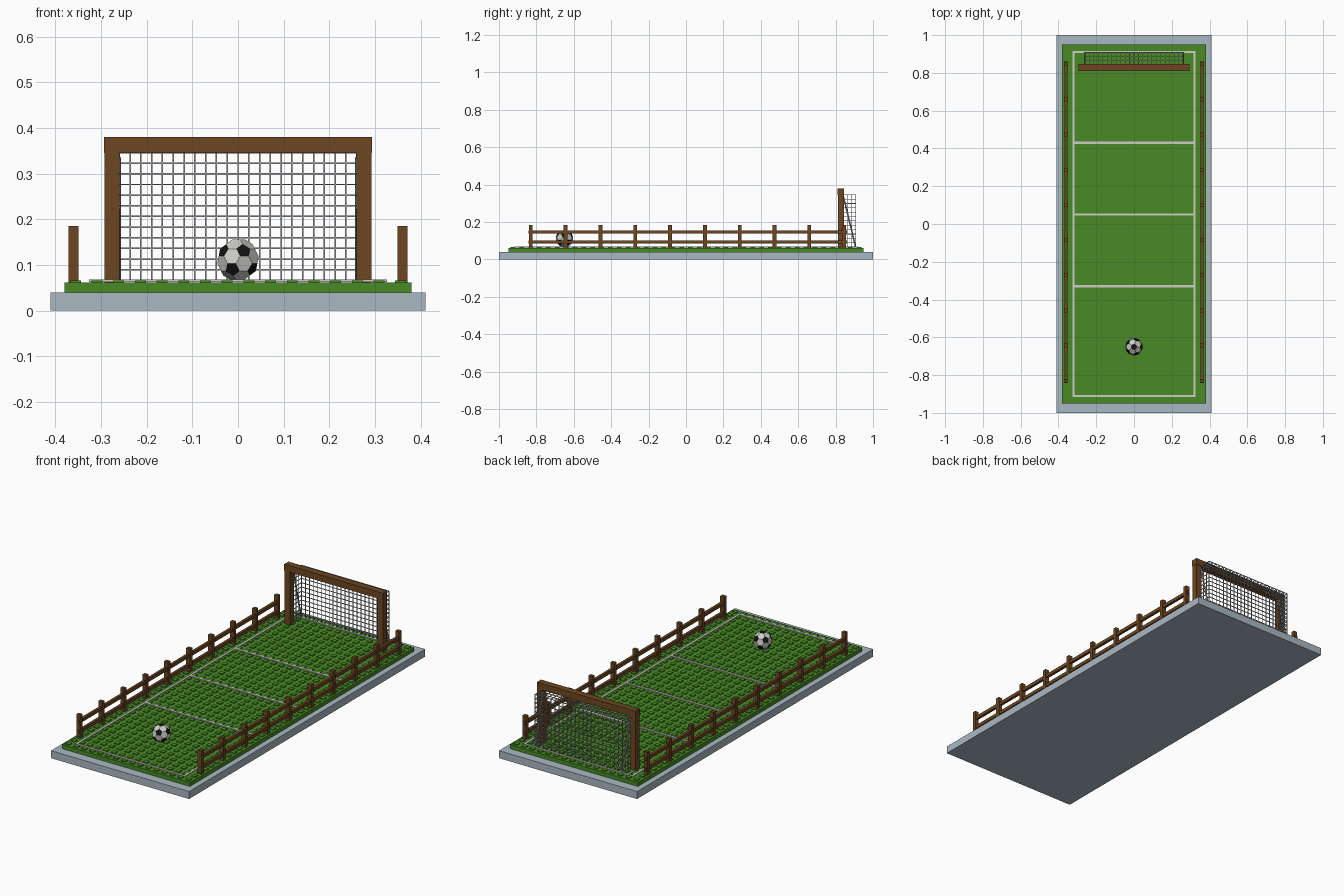
import bpy, bmesh, math
from mathutils import Matrix, Vector

if "Cube" in bpy.data.objects:
    bpy.data.objects.remove(bpy.data.objects["Cube"])


def material(name, rgb):
    m = bpy.data.materials.new(name)
    m.diffuse_color = (*rgb, 1)
    m.use_nodes = True
    m.node_tree.nodes["Principled BSDF"].inputs["Base Color"].default_value = m.diffuse_color
    return m


STONE = material("pale blue stone", (0.40, 0.48, 0.54))
GRASS = material("grass green", (0.065, 0.255, 0.018))
WOOD = material("brown wood", (0.15, 0.062, 0.016))
WHITE = material("off white", (0.62, 0.62, 0.58))
NET = material("net grey", (0.38, 0.37, 0.37))
BLACK = material("black", (0.006, 0.006, 0.006))


def add_box(bm, x0, x1, y0, y1, z0, z1):
    size = Matrix.Diagonal((x1 - x0, y1 - y0, z1 - z0, 1))
    place = Matrix.Translation(((x0 + x1) / 2, (y0 + y1) / 2, (z0 + z1) / 2))
    bmesh.ops.create_cube(bm, size=1, matrix=place @ size)


def finish(name, bm, *mats):
    mesh = bpy.data.meshes.new(name)
    bm.to_mesh(mesh)
    bm.free()
    obj = bpy.data.objects.new(name, mesh)
    bpy.context.collection.objects.link(obj)
    for m in mats:
        mesh.materials.append(m)
    return obj


def boxes(name, mat, items):
    bm = bmesh.new()
    for b in items:
        add_box(bm, *b)
    return finish(name, bm, mat)


def mirror_x(obj):
    obj.modifiers.new("mirror", 'MIRROR').use_axis[0] = True


# Ground slabs
boxes("stone_base", STONE, [(-0.41, 0.41, -1, 1, 0, 0.04)])
boxes("lawn", GRASS, [(-0.38, 0.38, -0.95, 0.95, 0.04, 0.061)])

# Grid of low square grass tufts
STEP, HALF = 0.0475, 0.012
tufts = []
for i in range(16):
    for j in range(40):
        x, y = (i - 7.5) * STEP, (j - 19.5) * STEP
        tufts.append((x - HALF, x + HALF, y - HALF, y + HALF, 0.06, 0.066))
boxes("grass_tufts", GRASS, tufts)

# Painted pitch lines
W = 0.006
lines = [(s * 0.32 - W, s * 0.32 + W, -0.916, 0.916, 0.063, 0.068) for s in (-1, 1)]
lines += [(-0.314, 0.314, y - W, y + W, 0.063, 0.068)
          for y in (-0.91, -0.33, 0.05, 0.43, 0.91)]
boxes("pitch_lines", WHITE, lines)

# Fences along both long sides
posts = []
for i in range(10):
    y = -0.83 + i * 0.1862
    posts.append((0.349, 0.371, y - 0.01, y + 0.01, 0.06, 0.185))
mirror_x(boxes("fence_posts", WOOD, posts))
mirror_x(boxes("fence_rails", WOOD, [(0.353, 0.367, -0.842, 0.862, z - 0.009, z + 0.009)
                                     for z in (0.093, 0.147)]))

# Goal frame
mirror_x(boxes("goal_posts", WOOD, [(0.259, 0.292, 0.812, 0.844, 0.06, 0.347)]))
boxes("goal_crossbar", WOOD, [(-0.293, 0.293, 0.81, 0.846, 0.345, 0.38)])

# Goal net: back, top and two sides
T = 0.0016
X, Y0, Y1, Z0, Z1 = 0.26, 0.842, 0.908, 0.066, 0.346
NX, NZ, NY = 22, 12, 3
strands = []
for i in range(NX + 1):
    x = -X + 2 * X * i / NX
    strands.append((x - T, x + T, Y1 - T, Y1 + T, Z0, Z1))
    strands.append((x - T, x + T, Y0, Y1, Z1 - T, Z1 + T))
for k in range(NZ + 1):
    z = Z0 + (Z1 - Z0) * k / NZ
    strands.append((-X, X, Y1 - T, Y1 + T, z - T, z + T))
    for s in (-X, X):
        strands.append((s - T, s + T, Y0, Y1, z - T, z + T))
for j in range(1, NY):
    y = Y0 + (Y1 - Y0) * j / NY
    strands.append((-X, X, y - T, y + T, Z1 - T, Z1 + T))
    for s in (-X, X):
        strands.append((s - T, s + T, y - T, y + T, Z0, Z1))
boxes("goal_net", NET, strands)

# Slanted braces from the goal posts to the ground
top, foot = Vector((0.26, 0.842, 0.335)), Vector((0.26, 0.907, 0.065))
axis = top - foot
bm = bmesh.new()
bmesh.ops.create_cone(bm, segments=8, radius1=0.004, radius2=0.004, depth=axis.length,
                      cap_ends=True, matrix=Matrix.Translation((top + foot) / 2)
                      @ axis.to_track_quat('Z', 'Y').to_matrix().to_4x4())
mirror_x(finish("goal_braces", bm, NET))

# Football: icosahedron with cut corners, dark pentagons
bm = bmesh.new()
bmesh.ops.create_icosphere(bm, subdivisions=1, radius=1)
bmesh.ops.bevel(bm, geom=bm.verts[:], offset=100 / 3, offset_type='PERCENT',
                segments=1, affect='VERTICES')
bmesh.ops.remove_doubles(bm, verts=bm.verts[:], dist=0.001)
for f in bm.faces:
    f.material_index = 1 if len(f.verts) == 5 else 0
for v in bm.verts:
    v.co = v.co.normalized() * 0.047 + Vector((0, -0.65, 0.111))
finish("football", bm, WHITE, BLACK)
